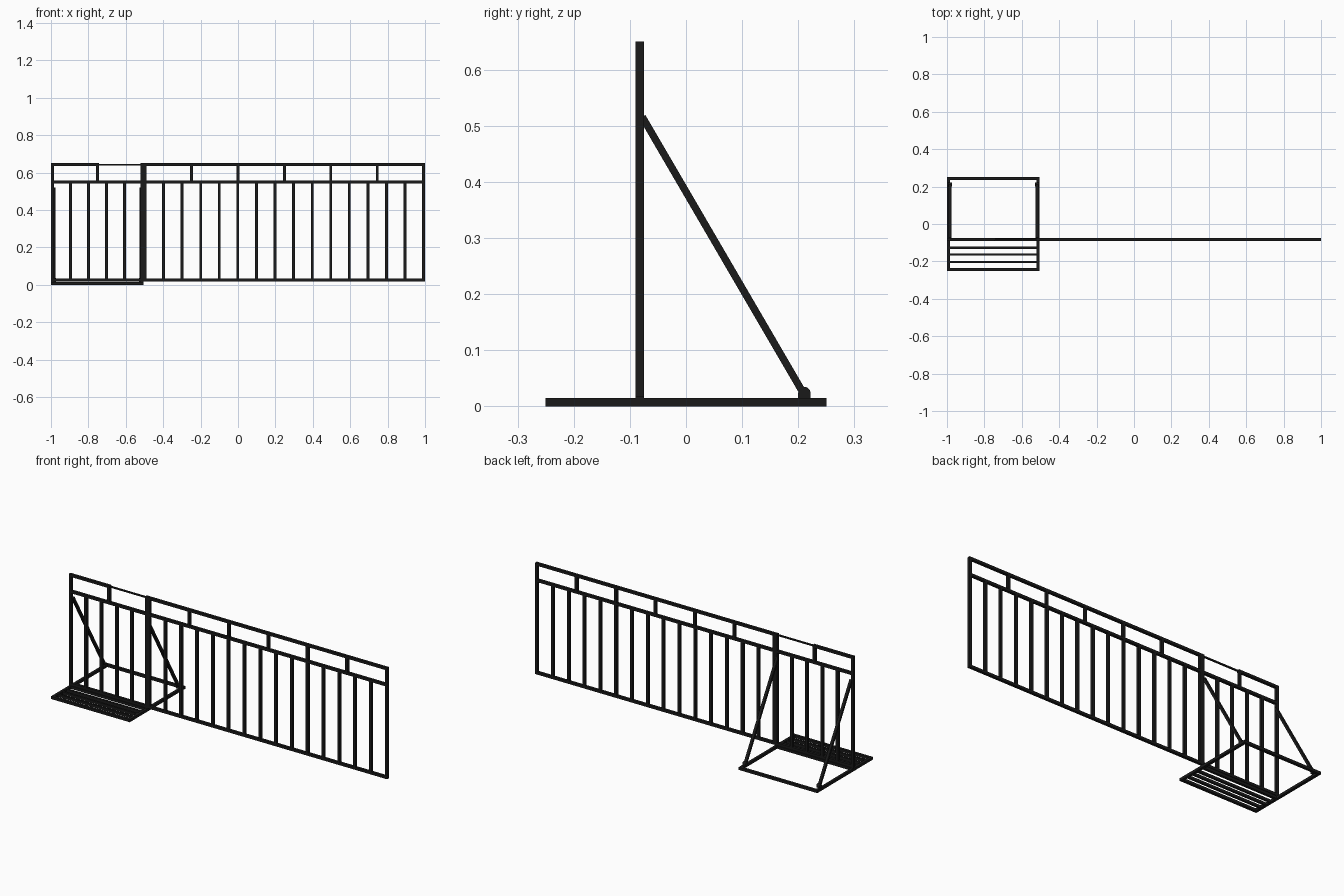
import bpy, math
from mathutils import Vector

if "Cube" in bpy.data.objects:
    bpy.data.objects.remove(bpy.data.objects["Cube"])

T = 0.015          # tube size
WY = -0.0825       # fence plane
L, S, R = -1.0, -0.505, 1.0   # left end, panel split, right end
H = T / 2

mat = bpy.data.materials.new("black_metal")
mat.diffuse_color = (0.01, 0.01, 0.01, 1)
mat.use_nodes = True
mat.node_tree.nodes["Principled BSDF"].inputs["Base Color"].default_value = mat.diffuse_color


def box(name, x, y, z):
    """Box from (min, max) ranges."""
    bpy.ops.mesh.primitive_cube_add(size=1, location=[sum(r) / 2 for r in (x, y, z)])
    o = bpy.context.object
    o.name = name
    o.scale = [r[1] - r[0] for r in (x, y, z)]
    o.data.materials.append(mat)
    return o


def mid(c, w=T):
    return (c - w / 2, c + w / 2)


def post(name, x, z0, z1):
    box(name, mid(x), mid(WY), (z0, z1))


def rail(name, x0, x1, z):
    box(name, (x0, x1), mid(WY), mid(z))


Z0, ZM, Z1 = 0.025, 0.55, 0.65 - H

# Fence panels: end posts and horizontal rails
post("left_end_post", L + H, T, 0.65)
post("left_panel_inner_post", S - H, T, 0.65)
post("right_panel_inner_post", S + H, Z0 - H, 0.65)
post("right_end_post", R - H, Z0 - H, 0.65)
for side, a, b in (("left", L + T, S - T), ("right", S + T, R - T)):
    rail(side + "_bottom_rail", a, b, Z0)
    rail(side + "_middle_rail", a, b, ZM)
rail("left_top_rail", L + T, -0.743, Z1)
box("left_top_link", (-0.743, S - T), mid(WY, 0.008), mid(Z1, 0.008))
rail("right_top_rail", S + T, R - T, Z1)

# Balusters
for i in range(4):
    post("left_baluster", L + H + (i + 1) * (S - L - T) / 5 + 0.001, Z0 + H, ZM - H)
for i in range(1, 15):
    a, b = S + H, R - H
    post("right_baluster", a + i * (b - a) / 15, Z0 + H, ZM - H)

# Short spacers between the two upper rails
for x in (-0.751, -0.248, 0.0, 0.248, 0.496, 0.744):
    post("upper_spacer", x, ZM + H, Z1 - H)

# Base frame
for name, x in (("base_left_bar", L + H), ("base_right_bar", S - H)):
    box(name, mid(x), (-0.25, 0.25), (0, T))
for name, y in (("base_front_bar", -0.25 + H), ("base_fence_bar", WY), ("base_back_bar", 0.25 - H)):
    box(name, (L + T, S - T), mid(y), (0, T))

# Step slats
for y in (-0.127, -0.164, -0.202):
    box("step_slat", (L + T, S - T), mid(y, 0.011), (0, T))

# Diagonal braces with rounded foot brackets
top, foot = Vector((0, -0.078, 0.516)), Vector((0, 0.21, 0.022))
d = foot - top
for x in (-0.984, -0.519):
    c = (top + foot) / 2
    b = box("diagonal_brace", mid(x), mid(c.y, 0.013), mid(c.z, d.length))
    b.rotation_euler.x = math.atan2(-d.z, -d.y) - math.pi / 2
    box("brace_foot", mid(x, 0.02), mid(0.211, 0.022), (T, 0.025))
    bpy.ops.mesh.primitive_cylinder_add(vertices=12, radius=0.011, depth=0.02,
                                        location=(x, 0.211, 0.024),
                                        rotation=(0, math.pi / 2, 0))
    bpy.context.object.name = "brace_pivot"
    bpy.context.object.data.materials.append(mat)
